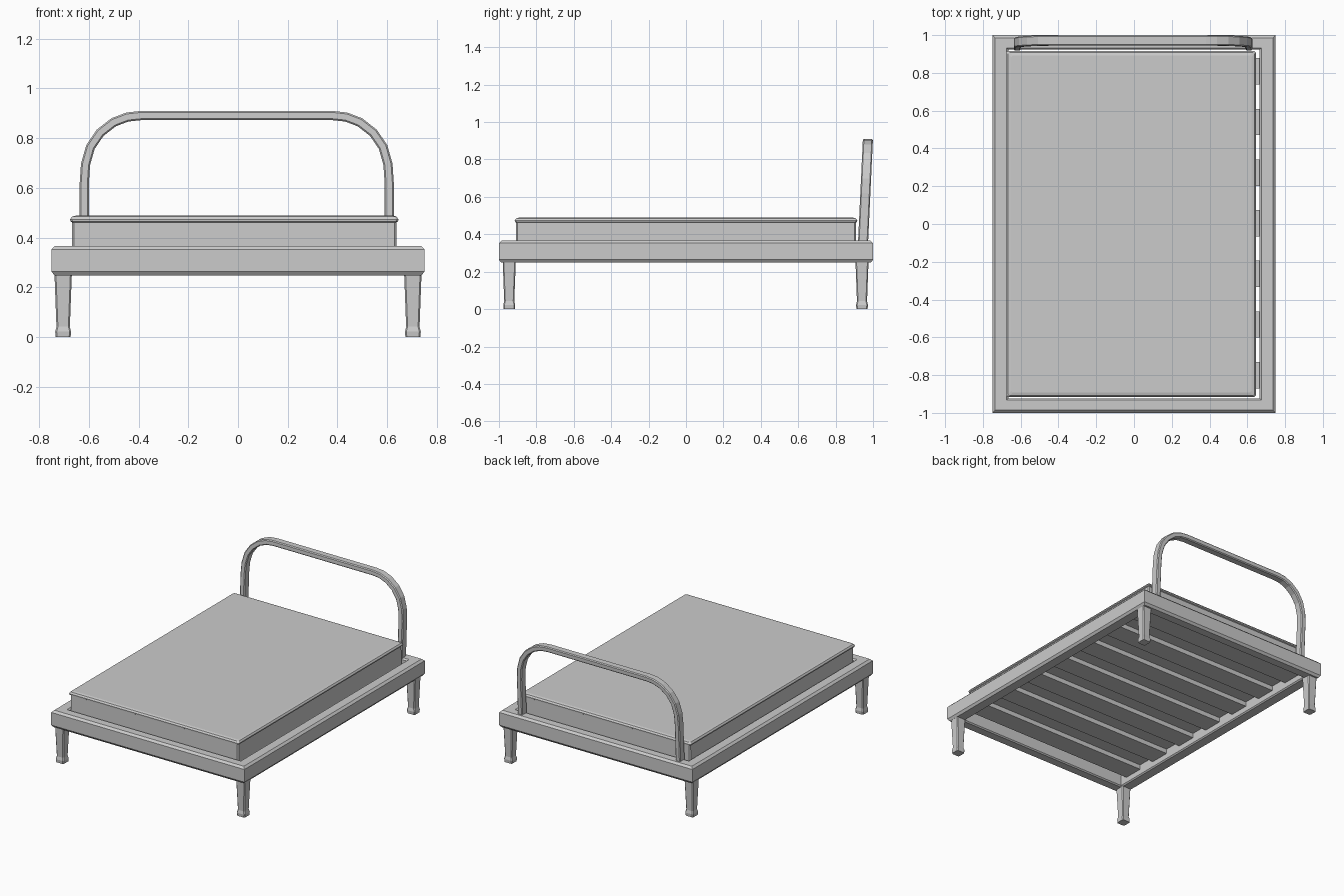
import bpy
import bmesh
from mathutils import Vector

if "Cube" in bpy.data.objects:
    bpy.data.objects.remove(bpy.data.objects["Cube"])


def loft(name, rings, closed=False):
    """Skin a list of equal-length point rings; cap the ends unless closed."""
    bm = bmesh.new()
    vs = [[bm.verts.new(p) for p in r] for r in rings]
    n = len(rings[0])
    for k in range(len(vs) if closed else len(vs) - 1):
        a, b = vs[k], vs[(k + 1) % len(vs)]
        for i in range(n):
            j = (i + 1) % n
            bm.faces.new((a[i], a[j], b[j], b[i]))
    if not closed:
        bm.faces.new(vs[0])
        bm.faces.new(vs[-1])
    bmesh.ops.recalc_face_normals(bm, faces=bm.faces)
    me = bpy.data.meshes.new(name)
    bm.to_mesh(me)
    bm.free()
    ob = bpy.data.objects.new(name, me)
    bpy.context.collection.objects.link(ob)
    return ob


def rect(hx, hy, z, cx=0, cy=0, c=0):
    """Rectangle ring at height z, with corners cut by c when c > 0."""
    pts = []
    for sx, sy in ((1, 1), (-1, 1), (-1, -1), (1, -1)):
        if c:
            cut = [(sx * hx, sy * (hy - c)), (sx * (hx - c), sy * hy)]
            pts += cut if sx * sy > 0 else cut[::-1]
        else:
            pts.append((sx * hx, sy * hy))
    return [(cx + x, cy + y, z) for x, y in pts]


# Bed frame: mitred rails with chamfered edges (inset from outer size, z)
rail = [(0.012, 0.248), (0, 0.264), (0, 0.353), (0.014, 0.367),
        (0.075, 0.367), (0.085, 0.357), (0.085, 0.256), (0.077, 0.248)]
loft("bed_frame", [rect(0.75 - d, 1 - d + (0.008 if d > 0.07 else 0), z)
                   for d, z in rail], closed=True)

# Mattress with a raised rounded lip around the top
body = [(0.653, 0.325), (0.652, 0.462), (0.659, 0.466), (0.660, 0.474),
        (0.652, 0.485), (0.636, 0.489)]
loft("mattress", [rect(h, h + 0.256, z, -0.015, 0, 0.008) for h, z in body])

# Slats under the mattress
for i in range(7):
    y = -0.80 + i * 0.268
    loft(f"slat_{i + 1}", [rect(0.67, 0.07, z, 0, y) for z in (0.293, 0.327)])

# Tapered legs with a small flared foot
leg = [(0.030, 0), (0.032, 0.022), (0.027, 0.042), (0.035, 0.256)]
for side, sx in (("left", -1), ("right", 1)):
    for end, y in (("front", -0.945), ("back", 0.941)):
        loft(f"{end}_{side}_leg",
             [rect(h, h, z, sx * 0.703, y, 0.006) for h, z in leg])

# Headboard hoop: chamfered bar swept along an arch, leaning back slightly
half = [(-0.613, 0.34), (-0.613, 0.62), (-0.608, 0.695), (-0.588, 0.765),
        (-0.549, 0.822), (-0.495, 0.864), (-0.44, 0.885), (-0.385, 0.891)]
path = [Vector(p) for p in half + [(-x, z) for x, z in reversed(half)]]
section = rect(0.0185, 0.027, 0, c=0.006)
rings = []
for i, p in enumerate(path):
    t0 = (p - path[max(i - 1, 0)]).normalized()
    t1 = (path[min(i + 1, len(path) - 1)] - p).normalized()
    t = (t0 + t1).normalized()
    nrm = Vector((-t.y, t.x))
    ring = []
    for u, v, _ in section:
        q = p + nrm * u
        ring.append((q.x - 0.005, 0.947 + (q.y - 0.365) * 0.047 + v, q.y))
    rings.append(ring)
loft("headboard_hoop", rings)
